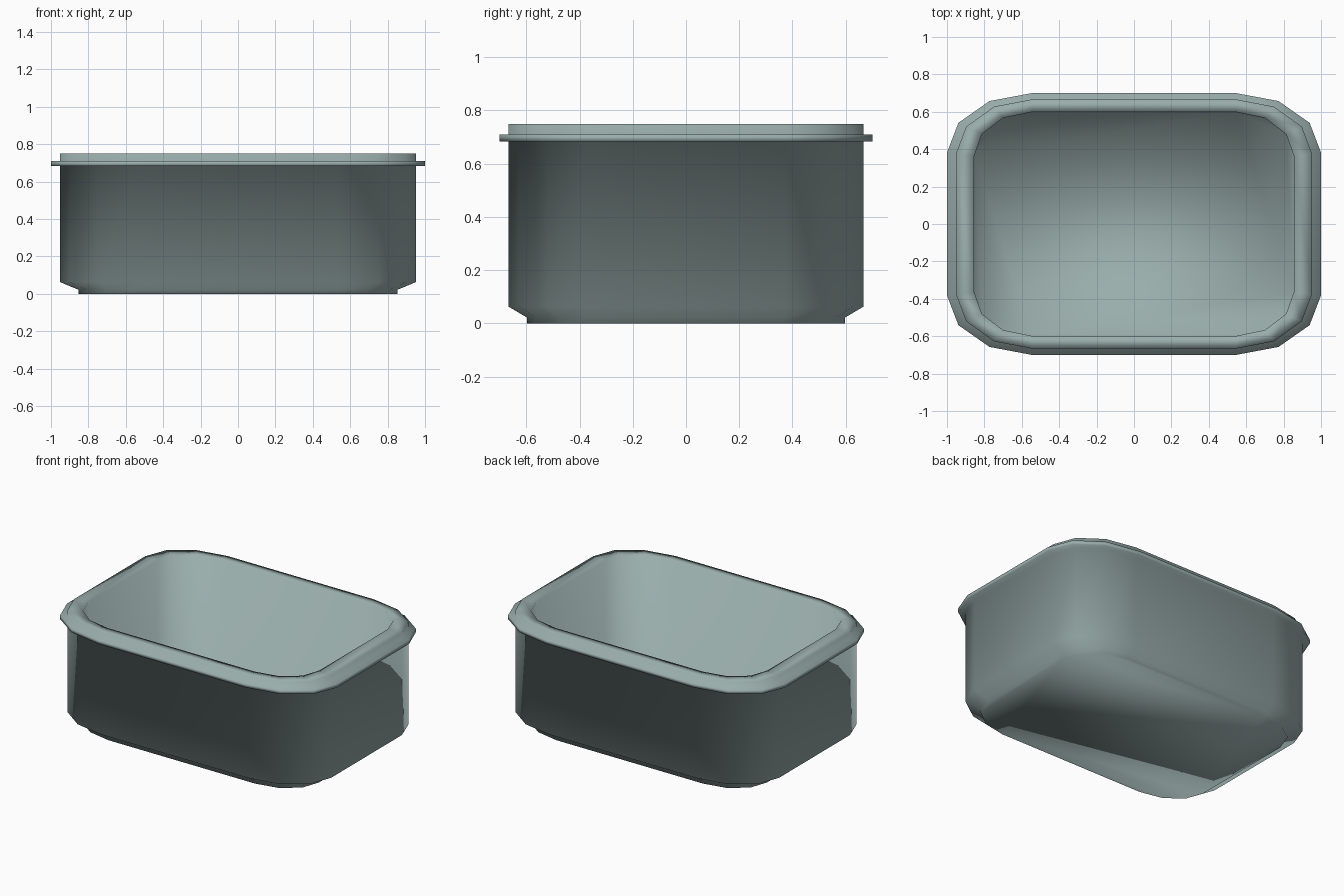
import bpy, bmesh, math

if "Cube" in bpy.data.objects:
    bpy.data.objects.remove(bpy.data.objects["Cube"])

# Rounded-rectangle outline: corner centres stay put, corner radii shrink with the inset
CX, CY = 0.545, 0.3815
def outline(half_x):
    half_y = half_x * 0.7
    pts = []
    for sx, sy, start in ((1, 1, 0), (-1, 1, 90), (-1, -1, 180), (1, -1, 270)):
        for i in range(4):
            a = math.radians(start + i * 30)
            pts.append((sx * CX + (half_x - CX) * math.cos(a),
                        sy * CY * (0.95 + 0.05 * (half_x - 0.85) / 0.15)
                        + (half_y - CY * (0.95 + 0.05 * (half_x - 0.85) / 0.15)) * math.sin(a)))
    return pts

# Cross-section (half width, height): foot, outer wall, flange, rim, inner wall
profile = [(0.853, 0.0), (0.853, 0.022), (0.952, 0.063), (0.952, 0.683),
           (1.0, 0.683), (1.0, 0.709), (0.952, 0.709), (0.952, 0.75),
           (0.855, 0.75), (0.855, 0.022)]

bm = bmesh.new()
rings = [[bm.verts.new((x, y, z)) for x, y in outline(s)] for s, z in profile]
n = len(rings[0])
for low, high in zip(rings, rings[1:]):
    for i in range(n):
        j = (i + 1) % n
        bm.faces.new((low[i], low[j], high[j], high[i]))
# Underside and inner floor
bm.faces.new(rings[0][::-1])
bm.faces.new(rings[-1])
for f in bm.faces:
    f.smooth = True

mesh = bpy.data.meshes.new("tub")
bm.to_mesh(mesh)
bm.free()
tub = bpy.data.objects.new("tub", mesh)
bpy.context.collection.objects.link(tub)

mat = bpy.data.materials.new("grey green")
mat.diffuse_color = (0.32, 0.42, 0.41, 1)
mat.use_nodes = True
mat.node_tree.nodes["Principled BSDF"].inputs["Base Color"].default_value = mat.diffuse_color
mesh.materials.append(mat)
